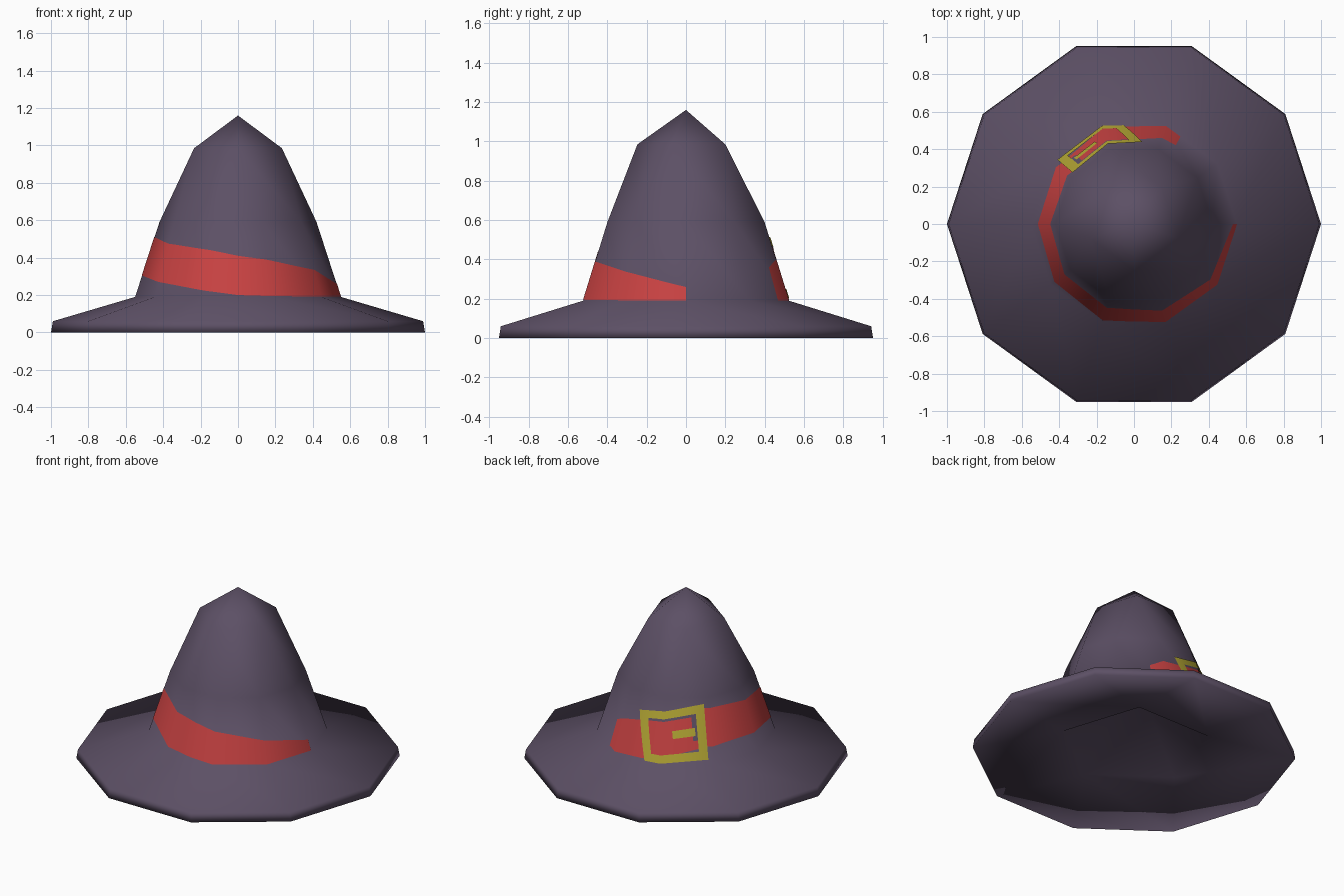
import bpy, bmesh, math

if "Cube" in bpy.data.objects:
    bpy.data.objects.remove(bpy.data.objects["Cube"])

SIDES = 10
STEP = 2 * math.pi / SIDES


def material(name, rgb):
    m = bpy.data.materials.new(name)
    m.diffuse_color = (*rgb, 1)
    m.use_nodes = True
    m.node_tree.nodes["Principled BSDF"].inputs["Base Color"].default_value = m.diffuse_color
    return m


PURPLE = material("dusky_purple", (0.108, 0.080, 0.131))
RED = material("ribbon_red", (0.565, 0.053, 0.053))
GOLD = material("buckle_gold", (0.445, 0.376, 0.034))


def finish(name, bm, mat, wrapped=False):
    """Fully smooth object; wrapped plates shade like a round crown."""
    for f in bm.faces:
        f.smooth = True
    me = bpy.data.meshes.new(name)
    bm.to_mesh(me)
    bm.free()
    me.materials.append(mat)
    if wrapped:
        normals = []
        for v in me.vertices:
            a = math.atan2(v.co.y, v.co.x)
            normals.append((0.93 * math.cos(a), 0.93 * math.sin(a), 0.37))
        me.normals_split_custom_set_from_vertices(normals)
    ob = bpy.data.objects.new(name, me)
    bpy.context.collection.objects.link(ob)
    return ob


def ring_index(i, n):
    """Ten-sided index to the matching vertex of a 10, 5 or 1 vertex ring."""
    return {10: i % 10, 5: ((i - 1) // 2) % 5, 1: 0}[n]


def lathe(name, profile, mat):
    """Turned shape from (radius, height, vertex count) rows."""
    bm = bmesh.new()
    rings = []
    for r, z, n in profile:
        turn = math.radians(54) if n == 5 else 0
        rings.append([bm.verts.new((r * math.cos(turn + k * 2 * math.pi / n),
                                    r * math.sin(turn + k * 2 * math.pi / n), z))
                      for k in range(n)])
    for a, b in zip(rings, rings[1:]):
        for i in range(SIDES):
            quad = [a[ring_index(i, len(a))], a[ring_index(i + 1, len(a))],
                    b[ring_index(i + 1, len(b))], b[ring_index(i, len(b))]]
            corners = list(dict.fromkeys(quad))
            if len(corners) > 2:
                bm.faces.new(corners)
    bmesh.ops.recalc_face_normals(bm, faces=bm.faces)
    return finish(name, bm, mat)


def interp(table, x):
    """Piecewise linear lookup; table rows are (x, low, high)."""
    for a, b in zip(table, table[1:]):
        if x <= b[0]:
            t = max(0, (x - a[0]) / (b[0] - a[0]))
            return [a[k] + (b[k] - a[k]) * t for k in (1, 2)]
    return table[-1][1:]


def on_crown(deg, z, lift):
    """Point on the ten-sided crown wall, lifted outwards."""
    a = math.radians(deg)
    local = a % STEP - STEP / 2
    r = 0.55 - 0.13 * (z - 0.19) / 0.40 + lift
    r *= math.cos(STEP / 2) / math.cos(local)
    return (r * math.cos(a), r * math.sin(a), z)


def grid(bm, columns):
    cols = [[bm.verts.new(p) for p in col] for col in columns]
    for a, b in zip(cols, cols[1:]):
        for k in range(len(a) - 1):
            bm.faces.new((a[k], b[k], b[k + 1], a[k + 1]))


# Hat body: five-sided tip, ten-sided crown and brim, five-sided hollow below
lathe("hat_body", [(0, 1.16, 1), (0.247, 0.985, 5), (0.42, 0.59, 10), (0.55, 0.19, 10),
                   (0.99, 0.06, 10), (1.0, 0.0, 10), (0.47, 0.057, 5), (0, 0.60, 1)], PURPLE)

# Slanted ribbon: angle, lower edge, upper edge
RIBBON = [(-298, 0.192, 0.36), (-288, 0.192, 0.40), (-267, 0.20, 0.43), (-219, 0.30, 0.53),
          (-180, 0.305, 0.51), (-144, 0.27, 0.475), (-108, 0.222, 0.44), (-90, 0.20, 0.41),
          (-72, 0.195, 0.39), (-36, 0.192, 0.335), (0, 0.192, 0.26)]
bm = bmesh.new()
grid(bm, [[on_crown(d, z, 0.002) for z in interp(RIBBON, d)]
          for d in [-298] + list(range(-297, 1, 3))])
finish("ribbon", bm, RED, True)


def buckle_part(bm, u0, u1, v0, v1, lift):
    """Box in the buckle's slanted unit square, wrapped on the crown."""
    n = max(2, math.ceil((u1 - u0) * 56))

    def point(u, v):
        left = 96 - 11.5 * v
        lo, hi = 0.192 + 0.03 * u, 0.48 + 0.075 * u
        return on_crown(left + (140 - left) * u, lo + (hi - lo) * v, lift)
    grid(bm, [[point(u0 + (u1 - u0) * i / n, v0 + (v1 - v0) * k / 4) for k in range(5)]
              for i in range(n + 1)])


# Hat felt showing inside the buckle
bm = bmesh.new()
buckle_part(bm, 0.80, 0.88, 0.36, 0.86, 0.004)
buckle_part(bm, 0.14, 0.80, 0.80, 0.86, 0.004)
finish("buckle_gap", bm, PURPLE, True)

# Buckle frame and tongue
bm = bmesh.new()
for box in ((0, 0.14, 0, 1), (0.87, 1, 0, 1), (0.14, 0.87, 0, 0.16),
            (0.14, 0.87, 0.85, 1), (0.5, 0.84, 0.45, 0.60)):
    buckle_part(bm, *box, 0.006)
finish("buckle", bm, GOLD, True)
